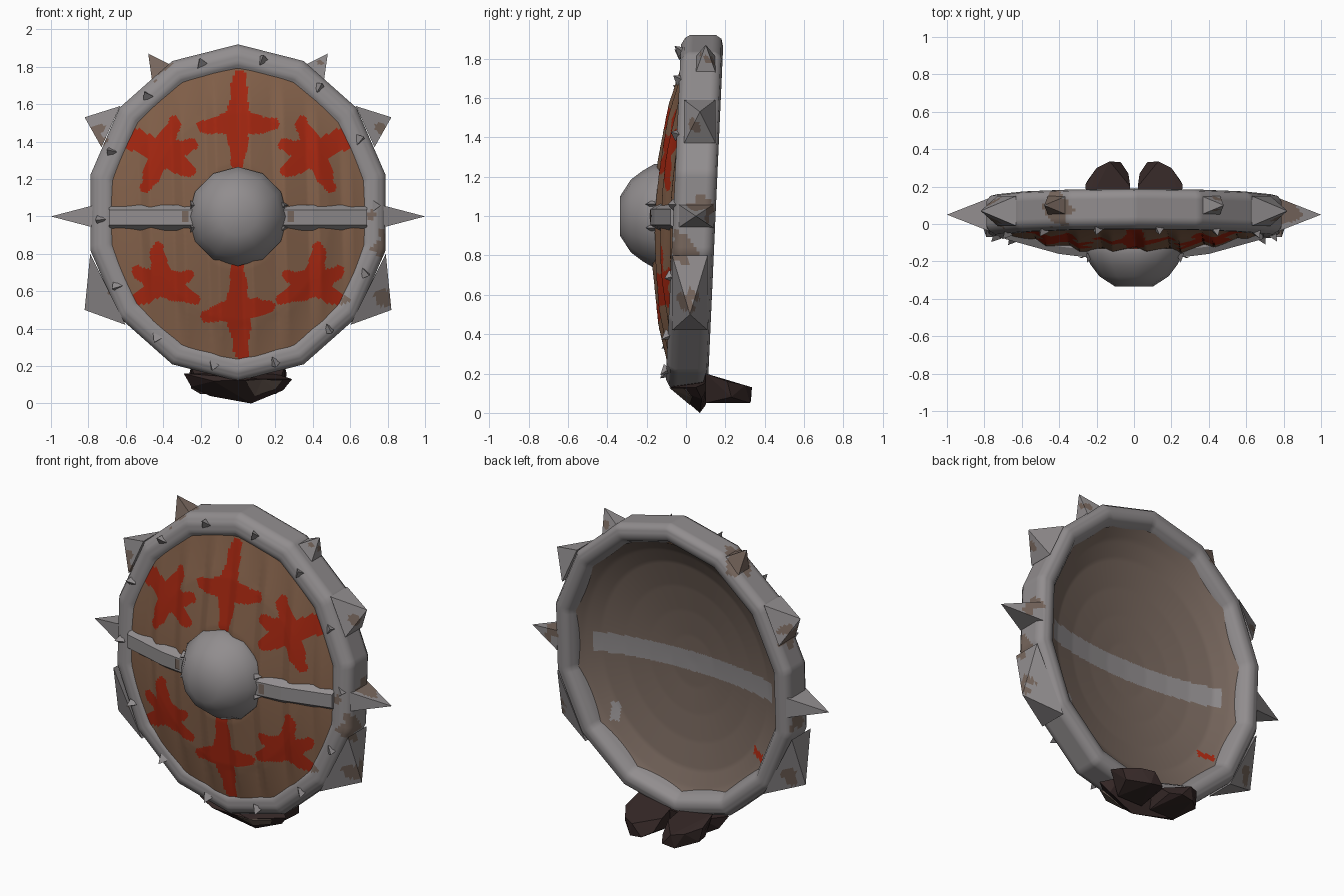
import bpy, bmesh, math
from mathutils import Vector

cube = bpy.data.objects.get("Cube")
if cube:
    bpy.data.objects.remove(cube)


def material(name, rgb):
    m = bpy.data.materials.new(name)
    m.use_nodes = True
    m.diffuse_color = (*rgb, 1)
    bsdf = m.node_tree.nodes["Principled BSDF"]
    bsdf.inputs["Base Color"].default_value = (*rgb, 1)
    bsdf.inputs["Roughness"].default_value = 0.8
    return m


STEEL = material("worn steel", (0.285, 0.268, 0.273))
WOOD = material("brown wood", (0.22, 0.115, 0.066))
BACK = material("dull brown", (0.185, 0.135, 0.11))
RED = material("red paint", (0.36, 0.019, 0.005))
LEATHER = material("dark leather", (0.034, 0.02, 0.019))

CZ = 1.0      # height of the shield centre
LEAN = 0.045  # backward lean per unit of height


def finish(name, bm, mats, rule=None, smooth=None):
    """Turn a bmesh into an object, colouring faces by a rule on their centre."""
    bmesh.ops.recalc_face_normals(bm, faces=bm.faces)
    if rule:
        for f in bm.faces:
            f.material_index = rule(f.calc_center_median())
    me = bpy.data.meshes.new(name)
    bm.to_mesh(me)
    bm.free()
    for m in mats:
        me.materials.append(m)
    if smooth:
        me.shade_smooth()
        me.set_sharp_from_angle(angle=math.radians(smooth))
    ob = bpy.data.objects.new(name, me)
    bpy.context.scene.collection.objects.link(ob)
    return ob


def loft(bm, rings, wrap=False):
    """Skin a list of closed rings of points."""
    vs = [[bm.verts.new(p) for p in r] for r in rings]
    n = len(vs[0])
    pairs = list(zip(vs, vs[1:])) + ([(vs[-1], vs[0])] if wrap else [])
    for a, b in pairs:
        for i in range(n):
            j = (i + 1) % n
            bm.faces.new((a[i], a[j], b[j], b[i]))
    return vs


def hull(name, pts, mats, rule=None):
    """Convex solid round some points, finely cut when a colour rule is given."""
    bm = bmesh.new()
    vs = [bm.verts.new(p) for p in pts]
    res = bmesh.ops.convex_hull(bm, input=vs)
    loose = [v for v in res["geom_interior"] if isinstance(v, bmesh.types.BMVert)]
    bmesh.ops.delete(bm, geom=loose, context="VERTS")
    if rule:
        bmesh.ops.subdivide_edges(bm, edges=bm.edges[:], cuts=11, use_grid_fill=True)
    return finish(name, bm, mats, rule)


def stud(name, base, tip, width):
    """Three-sided pyramid from a base centre to a tip."""
    base, tip = Vector(base), Vector(tip)
    q = (tip - base).to_track_quat("Z", "Y")
    ring = [base + q @ Vector((width * math.cos(a), width * math.sin(a), 0))
            for a in (math.tau * i / 3 for i in range(3))]
    return hull(name, ring + [tip], [STEEL])


def interp(profile, t):
    for (a, ya), (b, yb) in zip(profile, profile[1:]):
        if t <= b:
            return ya + (yb - ya) * (t - a) / (b - a)
    return profile[-1][1]


# Rim: a fourteen-sided hoop with a rounded section (inset, depth)
SECTION = [(0, 0.11), (0, -0.02), (0.015, -0.045), (0.05, -0.065), (0.1, -0.065), (0.135, -0.045),
           (0.14, 0.03), (0.12, 0.1), (0.095, 0.14), (0.06, 0.15), (0.02, 0.14)]
section = []
for p, q in zip(SECTION, SECTION[1:] + SECTION[:1]):
    p, q = Vector(p), Vector(q)
    steps = max(1, round((q - p).length / 0.016))
    section += [p.lerp(q, k / steps) for k in range(steps)]

SIDES, CUTS = 14, 18


def rim_point(i, inset, y):
    def corner(k):
        a = math.tau * k / SIDES
        return Vector(((0.81 - inset) * math.sin(a), y, CZ + 0.02 + (0.9 - inset) * math.cos(a)))
    k, f = divmod(i, CUTS)
    p = corner(k).lerp(corner(k + 1), f / CUTS)
    p.y += LEAN * (p.z - CZ)
    return p


RUST = [(0.82, 0.08, 1.04, 0.07), (0.8, -0.03, 0.84, 0.08), (0.78, 0.0, 0.57, 0.06),
        (0.76, 0.05, 1.47, 0.04), (0.43, 0.1, 1.79, 0.04), (-0.43, 0.08, 1.8, 0.1),
        (-0.78, 0.06, 0.9, 0.06), (-0.75, 0.06, 1.41, 0.08), (-0.74, 0.06, 0.55, 0.05),
        (0.71, -0.06, 1.0, 0.025), (-0.7, -0.08, 0.58, 0.02), (0.57, -0.08, 0.56, 0.025)]


def rim_rule(c):
    return int(any((c - Vector(r[:3])).length < r[3] * (1 + 0.25 * math.sin(60 * (c.y + c.z)))
                   for r in RUST))


bm = bmesh.new()
loft(bm, [[rim_point(i, s.x, s.y) for s in section] for i in range(SIDES * CUTS)], wrap=True)
finish("rim", bm, [STEEL, BACK], rim_rule, 60)

# Painted splashes: centre, then tapering arms; side ones are mirrored
SPLASHES = [((0, 1.5), [(0.01, 0.25), (-0.19, -0.02), (0.19, -0.01), (0, -0.22), (0, -0.07)]),
            ((0, 0.5), [(0, 0.23), (0.02, -0.25), (-0.17, -0.03), (0.16, 0.02)]),
            ((0.41, 1.34), [(0.17, 0.06), (0.16, 0.11), (-0.07, 0.16), (-0.16, 0.04),
                            (-0.15, -0.1), (0.08, -0.18)]),
            ((0.41, 0.64), [(0.02, 0.19), (0.13, -0.09), (-0.14, 0.04), (-0.17, -0.08), (0.13, 0.06)])]


def painted(c):
    for (cx, cz), arms in SPLASHES:
        p = Vector(((abs(c.x) if cx else c.x) - cx, c.z - cz))
        for arm in map(Vector, arms):
            t = min(1, max(0, p.dot(arm) / arm.length_squared))
            if (p - arm * t).length < 0.07 - 0.037 * t + 0.005 * math.sin(45 * (p.x - p.y)):
                return 1
    return 0


def dish(name, profile, start, planks, mats, rule):
    """Oval bowl as a fine polar grid; profile gives depth against radius."""
    rings, steps, segs = [], 64, 280
    for k in range(steps + 1):
        r = start + (1 - start) * k / steps
        ring = []
        for i in range(segs):
            a = math.tau * i / segs
            x, z = 0.7 * r * math.sin(a), 0.79 * r * math.cos(a)
            t = (x / 0.18 + 0.6 + 0.15 * z) % 1
            board = min(t / 0.7, (1 - t) / 0.3) - 0.5
            y = interp(profile, r) + LEAN * z + planks * board * min(1, 4 * (1 - r))
            ring.append((x, y, CZ + z))
        rings.append(ring)
    bm = bmesh.new()
    vs = loft(bm, rings)
    if start < 0.1:
        bm.faces.new(vs[0])
    return finish(name, bm, mats, rule, 70)


def back_rule(c):
    if abs(c.z - CZ) < 0.06 and abs(c.x) < 0.6:
        return 1
    if abs(c.x - 0.47) < 0.025 and abs(c.z - 0.6) < 0.05:
        return 1
    return 2 if abs(c.x + 0.5) < 0.045 and abs(c.z - 0.6 - 0.3 * (c.x + 0.5)) < 0.02 else 0


# Planked front face and hollow back
dish("front_planks", [(0, -0.155), (0.36, -0.145), (0.7, -0.105), (1, -0.05)], 0.25, 0.025,
     [WOOD, RED], painted)
dish("hollow_back", [(0, -0.068), (0.2, -0.064), (0.4, -0.05), (0.6, -0.027), (0.8, 0.01),
                     (0.92, 0.055), (1, 0.1)], 0.02, 0, [BACK, STEEL, RED], back_rule)

# Domed boss
bm = bmesh.new()
BOSS = [(0.265, -0.13), (0.265, -0.16), (0.23, -0.22), (0.185, -0.28), (0.1, -0.335)]
rings = loft(bm, [[(r * math.sin(a), y, CZ + r * math.cos(a))
                   for a in (math.tau * i / 12 for i in range(12))] for r, y in BOSS])
bm.faces.new(rings[-1])
finish("boss", bm, [STEEL], smooth=50)

# Rim spikes: both base ends and tip as (x, z), then depth centre and half depth
SPIKES = [((0.77, 1.06), (0.77, 0.94), (1.0, 1.0), 0.05, 0.09),
          ((0.63, 1.59), (0.73, 1.37), (0.82, 1.53), 0.07, 0.08),
          ((0.79, 0.8), (0.6, 0.42), (0.82, 0.5), 0.02, 0.09),
          ((0.36, 1.81), (0.46, 1.73), (0.48, 1.87), 0.1, 0.05)]

# Cross bars, their rust flecks, and the spikes, on both sides
for s, side in ((1, "left"), (-1, "right")):
    hull(side + "_cross_bar",
         [(s * x, y, CZ + h) for x, front in ((0.2, -0.185), (0.4, -0.16), (0.69, -0.08))
          for y, h in ((front, -0.045), (front, 0.035), (front + 0.04, -0.075), (front + 0.04, 0.06))],
         [STEEL])
    hull(side + "_bar_rust",
         [(s * x, y, CZ + h) for x, y in ((0.265, -0.183), (0.3, -0.179))
          for h in (-0.03, 0.03)] + [(s * 0.28, -0.176, CZ)], [BACK])
    for h in (-0.06, 0.06):
        stud(side + "_boss_stud", (s * 0.24, -0.16, CZ + h), (s * 0.25, -0.205, CZ + h), 0.03)
    for a, b, tip, mid, deep in SPIKES:
        hull(side + "_rim_spike",
             [(s * x, mid + d, z) for x, z in (a, b) for d in (-deep, deep)]
             + [(s * tip[0], mid, tip[1])], [STEEL, BACK], rim_rule)

# Small studs round the front of the rim
for i in range(14):
    a = math.tau * (i + 0.4) / 14
    x, z = 0.735 * math.sin(a), 0.825 * math.cos(a)
    y = -0.055 + LEAN * z
    stud("rim_stud", (x, y, CZ + 0.02 + z), (x * 1.04, y - 0.04, CZ + 0.02 + z * 1.04), 0.035)

# Leather wrap under the rim, a worn patch on it, and two curled ends behind
hull("leather_wrap", [(-0.29, 0.0, 0.16), (-0.25, 0.04, 0.09), (-0.15, 0.1, 0.04), (0.07, 0.07, 0),
                      (0.24, 0.08, 0.07), (0.29, 0.05, 0.13), (-0.13, -0.06, 0.12),
                      (0.13, -0.08, 0.13), (0.2, 0.12, 0.16), (-0.2, 0.12, 0.16)], [LEATHER])
hull("worn_patch", [(0.04, -0.075, 0.12), (0.13, -0.085, 0.128), (0.24, -0.01, 0.125),
                    (0.2, 0.03, 0.075), (0.09, 0.02, 0.04), (0.15, 0.03, 0.12)], [BACK])
for s, side in ((1, "left"), (-1, "right")):
    hull(side + "_leather_curl",
         [(s * x, y, z) for x, y, z in
          ((0.03, 0.08, 0.17), (0.25, 0.1, 0.2), (0.03, 0.1, 0.05), (0.2, 0.1, 0.05),
           (0.26, 0.21, 0.16), (0.25, 0.23, 0.08), (0.2, 0.3, 0.14), (0.13, 0.335, 0.13),
           (0.07, 0.33, 0.06), (0.15, 0.325, 0.05), (0.02, 0.2, 0.14), (0.03, 0.27, 0.08))],
         [LEATHER])
